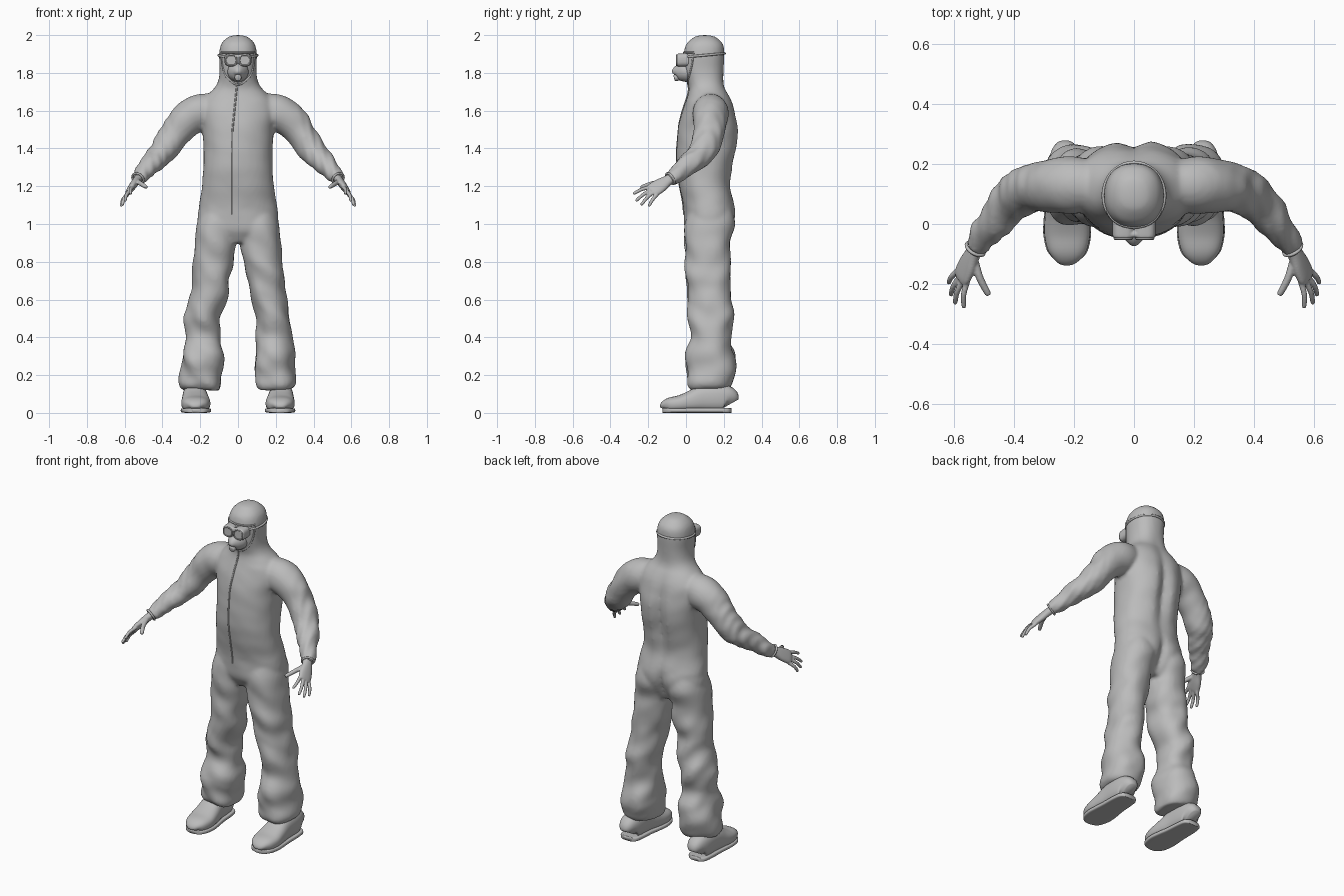
import bpy, bmesh, math
from mathutils import Vector, noise
from mathutils.bvhtree import BVHTree

if "Cube" in bpy.data.objects:
    bpy.data.objects.remove(bpy.data.objects["Cube"])

GREY = bpy.data.materials.new("plain grey")
GREY.diffuse_color = (0.5, 0.5, 0.5, 1)
GREY.use_nodes = True
GREY.node_tree.nodes["Principled BSDF"].inputs["Base Color"].default_value = GREY.diffuse_color


def spline(rows, steps):
    """Catmull-Rom interpolation of a list of number tuples."""
    out = []
    for i in range(len(rows) - 1):
        a, b, c, d = (rows[min(max(i + k, 0), len(rows) - 1)] for k in (-1, 0, 1, 2))
        for s in range(steps):
            t = s / steps
            out.append([0.5 * (2 * q + (r - p) * t + (2 * p - 5 * q + 4 * r - u) * t * t
                               + (3 * q - p - 3 * r + u) * t ** 3) for p, q, r, u in zip(a, b, c, d)])
    return out + [list(rows[-1])]


def tube(bm, rows, axis=None, n=24, p=2.0, steps=6):
    """Loft closed rings (x, y, z, r1, r2); rings stay level when axis is None."""
    rows = spline(rows, steps)
    cen = [Vector(r[:3]) for r in rows]
    rings = []
    for i, r in enumerate(rows):
        u, v = Vector((1, 0, 0)), Vector((0, 1, 0))
        if axis:
            t = (cen[min(i + 1, len(cen) - 1)] - cen[max(i - 1, 0)]).normalized()
            a = Vector(axis)
            u = (a - t * a.dot(t)).normalized()
            v = t.cross(u)
        ring = []
        for k in range(n):
            c, s = math.cos(math.tau * k / n), math.sin(math.tau * k / n)
            x = math.copysign(abs(c) ** (2 / p), c) * max(r[3], 0.002)
            y = math.copysign(abs(s) ** (2 / p), s) * max(r[4], 0.002)
            ring.append(bm.verts.new(cen[i] + u * x + v * y))
        rings.append(ring)
    faces = [bm.faces.new(rings[0][::-1]), bm.faces.new(rings[-1])]
    for a, b in zip(rings, rings[1:]):
        faces += [bm.faces.new((a[k], a[(k + 1) % n], b[(k + 1) % n], b[k])) for k in range(n)]
    bmesh.ops.recalc_face_normals(bm, faces=faces)


def finish(bm, name, voxel=0, smooth=0, mirror=False):
    me = bpy.data.meshes.new(name)
    bm.to_mesh(me)
    bm.free()
    me.materials.append(GREY)
    ob = bpy.data.objects.new(name, me)
    bpy.context.collection.objects.link(ob)
    for f in me.polygons:
        f.use_smooth = True
    if voxel:
        m = ob.modifiers.new("blend", 'REMESH')
        m.mode, m.voxel_size, m.use_smooth_shade = 'VOXEL', voxel, True
    if smooth:
        m = ob.modifiers.new("soften", 'SMOOTH')
        m.factor, m.iterations = 0.5, smooth
    if mirror:
        ob.modifiers.new("mirror", 'MIRROR')
    return ob


def cord(name, pts, r, cyclic=False, flat=1.0):
    """Round cord swept along points."""
    cu = bpy.data.curves.new(name, 'CURVE')
    cu.dimensions, cu.bevel_depth, cu.bevel_resolution = '3D', r, 2
    cu.use_fill_caps = True
    sp = cu.splines.new('POLY')
    sp.points.add(len(pts) - 1)
    for q, co in zip(sp.points, pts):
        q.co = (*co, 1)
    sp.use_cyclic_u = cyclic
    sp.use_smooth = True
    cu.materials.append(GREY)
    ob = bpy.data.objects.new(name, cu)
    bpy.context.collection.objects.link(ob)
    return ob


# Coverall: hooded body, as (z, half width, front y, back y)
bm = bmesh.new()
body = [(0.9, .10, .03, .2), (0.96, .20, -.005, .235), (1.03, .213, -.01, .262), (1.1, .205, -.015, .26),
        (1.2, .19, -.035, .237), (1.3, .183, -.05, .25), (1.4, .183, -.05, .272), (1.5, .19, -.042, .28),
        (1.58, .2, -.025, .265), (1.64, .195, -.005, .25), (1.685, .16, .01, .228), (1.72, .125, .015, .208),
        (1.76, .104, .005, .2), (1.82, .097, -.012, .2), (1.9, .1, -.012, .203), (1.95, .09, -.0, .197),
        (1.98, .066, .03, .17), (1.995, .04, .055, .145), (2.0, .01, .09, .11)]
tube(bm, [(0, (f + b) / 2, z, w, (b - f) / 2) for z, w, f, b in body], n=48, p=2.25)
# Trouser legs, as (z, inner x, outer x, front y, back y)
leg = [(1.08, .03, .19, .02, .24), (1.0, .0, .217, -.005, .26), (0.9, .01, .228, -.008, .232), (0.8, .03, .236, 0, .238),
       (0.7, .05, .245, .0, .228), (0.6, .067, .258, .01, .24), (0.5, .088, .28, .018, .25),
       (0.4, .094, .285, .035, .23), (0.3, .085, .294, .0, .258), (0.22, .08, .304, .0, .268),
       (0.155, .086, .304, .005, .245), (0.125, .105, .288, .025, .225)]
# Sleeves, as (x, y, z, radius across, radius along)
arm = [(.10, .125, 1.61, .08, .08), (.2, .13, 1.59, .098, .095), (.27, .127, 1.55, .092, .09),
       (.33, .122, 1.48, .08, .08), (.385, .1, 1.405, .075, .077), (.435, .05, 1.345, .06, .066),
       (.48, -.005, 1.295, .052, .055), (.515, -.055, 1.258, .042, .045), (.533, -.085, 1.238, .034, .036)]
for s in (-1, 1):
    tube(bm, [(s * (a + b) / 2, (f + k) / 2, z, (b - a) / 2, (k - f) / 2) for z, a, b, f, k in leg], n=40, p=2.2)
    tube(bm, [(s * r[0], *r[1:]) for r in arm], axis=(0, 0, 1), n=32)


def bump(v, c, w):
    return math.exp(-((v - c) / w) ** 2)


# Cloth folds, spine groove and seat crease
bm.normal_update()
moves = []
for v in bm.verts:
    x, y, z = v.co
    lower = min(max((1.0 - z) / 0.3, 0), 1) if z < 1.0 else 0
    sleeve = min(max((abs(x) - 0.3) / 0.1, 0), 1) if z > 1.1 else 0
    amp = 0.004 + 0.016 * lower + 0.006 * sleeve
    if z > 1.66:
        amp = 0
    f = 8 if z < 1.1 else 10
    d = amp * noise.noise(Vector((x * f + 3, y * f, z * f * 1.25 + x * 5)))
    if sleeve:
        d += 0.004 * sleeve * math.sin(x * 150 + z * 30)
    move = v.normal * d
    if y > 0.15 and abs(x) < 0.15:
        move.y -= 0.03 * bump(x, 0, .035) * bump(z, 1.42, .22) + 0.03 * bump(x, 0, .03) * bump(z, 1.0, .1)
    moves.append((v, move))
for v, move in moves:
    v.co += move
suit = finish(bm, "coverall", voxel=0.011, smooth=4)

bpy.context.view_layer.update()
tree = BVHTree.FromObject(suit, bpy.context.evaluated_depsgraph_get())


def front(x, z, lift=0.0):
    """Point on the front of the coverall."""
    hit = tree.ray_cast(Vector((x, -1, z)), Vector((0, 1, 0)))[0]
    return Vector((x, (hit.y if hit else 0.05) - lift, z))


# Zip flap down the chest, hood edge around the face
cord("zip_flap", [front(-.005 - .025 * min(1, (1.74 - z) / .25), z) for z in
                  [1.75 - i * 0.0175 for i in range(41)]], 0.005)
edge = spline([(-.088, 1.905), (-.084, 1.85), (-.068, 1.79), (-.03, 1.75), (0, 1.738),
               (.03, 1.75), (.068, 1.79), (.084, 1.85), (.088, 1.905)], 4)
cord("hood_edge", [front(x, z) for x, z in edge], 0.005)
cord("hood_brim", [front(-.088 + .176 * i / 16, 1.908) for i in range(17)], 0.005)

# Goggle strap around the head
cord("goggle_strap", [(.102 * math.cos(a), .095 + .11 * math.sin(a), 1.893 + .01 * math.sin(a))
                      for a in [math.tau * i / 40 for i in range(40)]], 0.0065, cyclic=True)

# Goggles: two rounded lenses with a bridge
bm = bmesh.new()
for s in (-1, 1):
    tube(bm, [(s * .036, .02, 1.87, .036, .036), (s * .036, -.03, 1.868, .036, .035),
              (s * .036, -.044, 1.867, .034, .033), (s * .036, -.05, 1.867, .027, .026)],
         axis=(1, 0, 0), p=2.8, steps=3)
tube(bm, [(-.03, -.035, 1.886, .012, .01), (.03, -.035, 1.886, .012, .01)], axis=(0, 0, 1), n=12)
finish(bm, "goggles", voxel=0.004, smooth=2)
for s, side in ((-1, "right"), (1, "left")):
    cord(side + "_lens_rim", [(s * .036 + .028 * math.copysign(abs(math.cos(a)) ** .75, math.cos(a)), -.049,
                               1.867 + .027 * math.copysign(abs(math.sin(a)) ** .75, math.sin(a)))
                              for a in [math.tau * i / 28 for i in range(28)]], 0.004, cyclic=True)

# Breathing mask with an outlet valve
bm = bmesh.new()
tube(bm, [(0, .03, 1.806, .056, .056), (0, -.01, 1.805, .054, .052), (0, -.04, 1.8, .038, .042),
          (0, -.055, 1.795, .024, .03), (0, -.06, 1.79, .01, .012)], axis=(1, 0, 0), steps=4)
finish(bm, "mask")
bm = bmesh.new()
tube(bm, [(0, -.03, 1.778, .018, .018), (0, -.058, 1.775, .018, .018), (0, -.064, 1.774, .012, .012)],
     axis=(1, 0, 0), n=16, steps=3)
finish(bm, "mask_valve")

# Hands: palm, four fingers and a thumb
bm = bmesh.new()
wide = (-.4, -.65, .6)
tube(bm, [(.52, -.07, 1.247, .026, .022), (.538, -.1, 1.228, .03, .021), (.555, -.135, 1.205, .04, .02),
          (.572, -.17, 1.183, .042, .016), (.58, -.186, 1.173, .034, .01)], axis=wide, p=2.3, steps=4)
fingers = [((.557, -.19, 1.196), (.568, -.275, 1.162)), ((.57, -.185, 1.18), (.597, -.262, 1.125)),
           ((.58, -.175, 1.167), (.611, -.235, 1.104)), ((.587, -.155, 1.155), (.618, -.195, 1.098)),
           ((.535, -.115, 1.225), (.488, -.232, 1.196))]
for a, b in fingers:
    a, b = Vector(a), Vector(b)
    mid = a.lerp(b, .55) + Vector((.006, 0, .005))
    tip = b + (b - mid).normalized() * .006
    thick = .014 if b.x < .5 else .0105
    tube(bm, [(*(a - (b - a) * .25), thick, thick), (*a, thick, thick), (*mid, thick * .9, thick * .9),
              (*b, thick * .75, thick * .75), (*tip, .003, .003)], axis=wide, n=12, steps=3)
finish(bm, "hands", voxel=0.004, smooth=2, mirror=True)
# Glove cuff bands
for s, side in ((-1, "right"), (1, "left")):
    t = Vector((s * .018, -.03, -.02)).normalized()
    u = (Vector((0, 0, 1)) - t * t.z).normalized()
    w = t.cross(u)
    cord(side + "_cuff", [Vector((s * .53, -.083, 1.24)) + (u * math.cos(a) + w * math.sin(a)) * .033
                          for a in [math.tau * i / 24 for i in range(24)]], 0.006, cyclic=True)

# Shoes, as (y, centre x, half width, height), with a wider sole
shoe = [(-.122, .224, .02, .035), (-.113, .224, .045, .058), (-.085, .223, .066, .077), (-.03, .223, .077, .09),
        (.03, .225, .073, .115), (.09, .228, .066, .145), (.17, .23, .062, .15), (.22, .23, .053, .135),
        (.238, .23, .03, .09)]
bm = bmesh.new()
tube(bm, [(x, y, h / 2 + .004, w, h / 2) for y, x, w, h in shoe], axis=(1, 0, 0), p=2.5, n=28, steps=4)
finish(bm, "shoes", mirror=True)
bm = bmesh.new()
tube(bm, [(x, y * 1.01, .013, w + .003, .013) for y, x, w, h in shoe], axis=(1, 0, 0), p=5, n=28, steps=4)
finish(bm, "soles", mirror=True)
